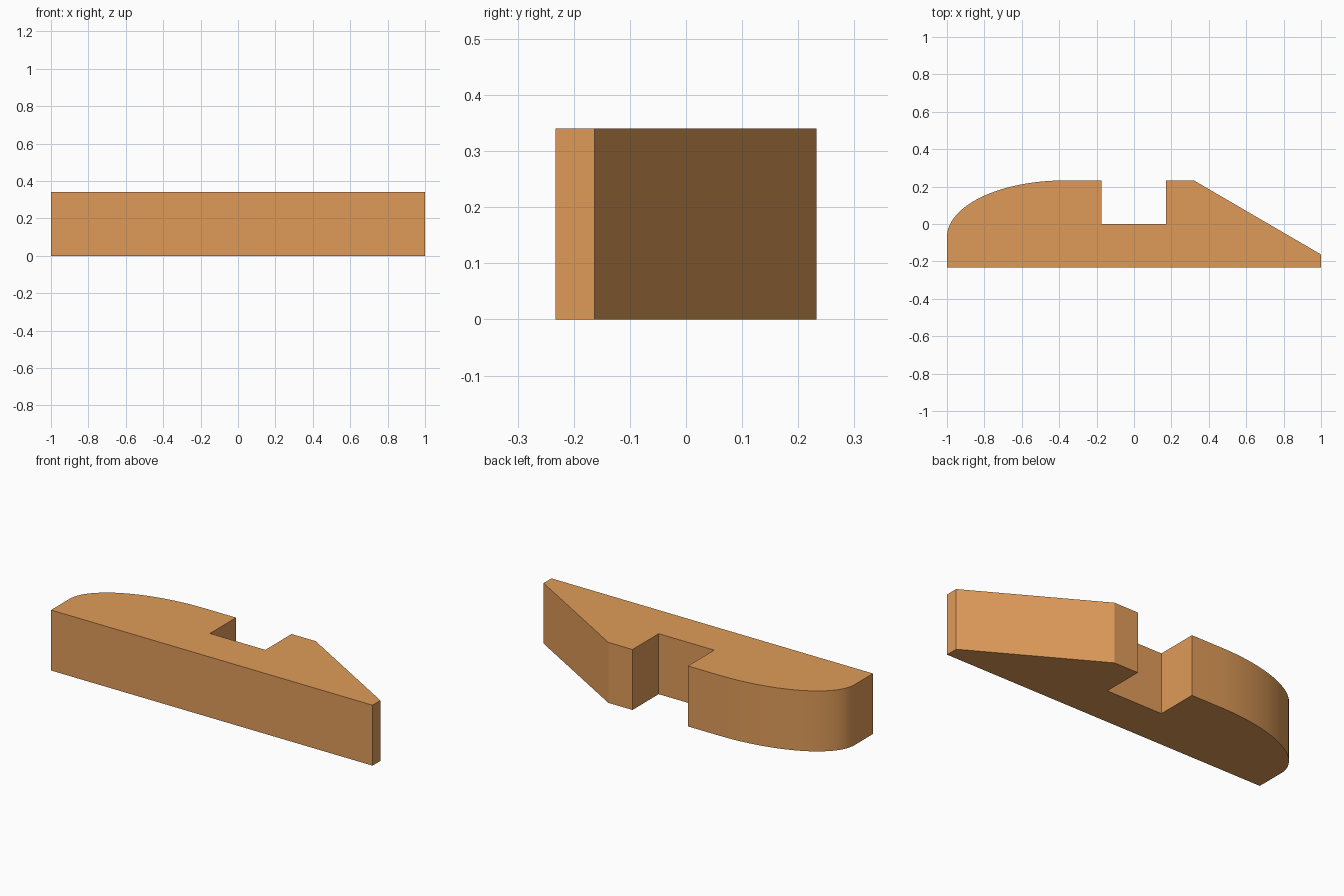
import bpy, bmesh, math

if "Cube" in bpy.data.objects:
    bpy.data.objects.remove(bpy.data.objects["Cube"])

HEIGHT = 0.34
BACK, FRONT = 0.233, -0.233

# Outline seen from above: straight front, tapered right end, notch at the back
outline = [(-1, FRONT), (1, FRONT), (1, -0.163), (0.32, BACK),
           (0.17, BACK), (0.17, 0), (-0.175, 0), (-0.175, BACK)]

# Rounded left end as a quarter ellipse
CX, CY, STEPS = -0.37, -0.07, 32
for i in range(STEPS + 1):
    a = math.pi / 2 * (1 + i / STEPS)
    outline.append((CX + (1 + CX) * math.cos(a), CY + (BACK - CY) * math.sin(a)))

# Extrude the outline upward
bm = bmesh.new()
base = bm.faces.new([bm.verts.new((x, y, 0)) for x, y in outline])
top = bmesh.ops.extrude_face_region(bm, geom=[base], use_keep_orig=True)
bmesh.ops.translate(bm, vec=(0, 0, HEIGHT),
                    verts=[v for v in top["geom"] if isinstance(v, bmesh.types.BMVert)])
bmesh.ops.recalc_face_normals(bm, faces=bm.faces)
mesh = bpy.data.meshes.new("notched_block")
bm.to_mesh(mesh)
bm.free()

block = bpy.data.objects.new("notched_block", mesh)
bpy.context.collection.objects.link(block)

# Wood-coloured material
wood = bpy.data.materials.new("wood")
wood.diffuse_color = (0.74, 0.33, 0.10, 1)
wood.use_nodes = True
wood.node_tree.nodes["Principled BSDF"].inputs["Base Color"].default_value = wood.diffuse_color
mesh.materials.append(wood)

# Smooth only the rounded end
bpy.context.view_layer.objects.active = block
block.select_set(True)
bpy.ops.object.shade_smooth_by_angle(angle=math.radians(25))
